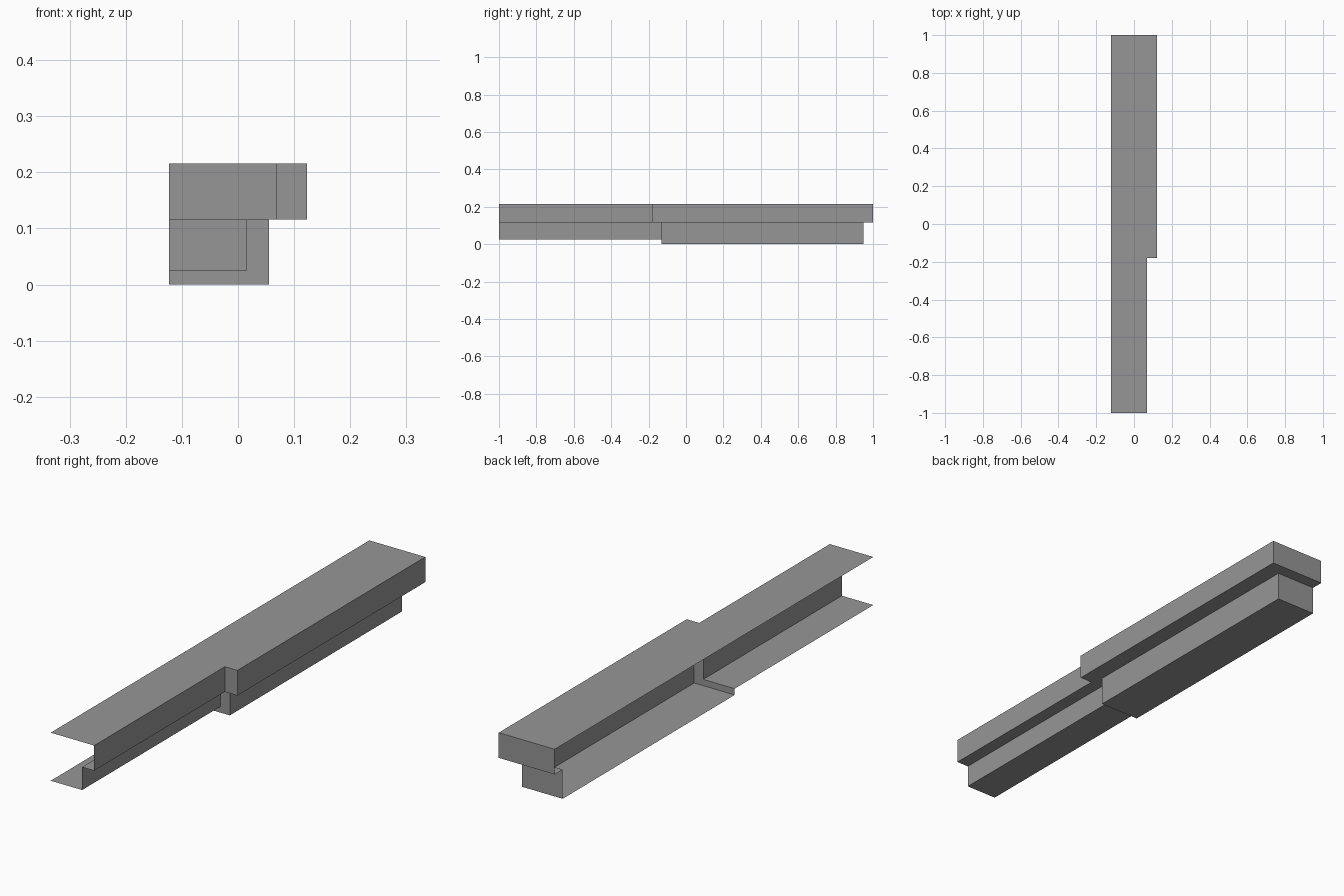
import bpy
import bmesh
from mathutils import Vector

cube = bpy.data.objects.get("Cube")
if cube:
    bpy.data.objects.remove(cube, do_unlink=True)

grey = bpy.data.materials.new("plain grey")
grey.use_nodes = True
GREY = (0.305, 0.305, 0.305, 1)
grey.diffuse_color = GREY
grey.node_tree.nodes["Principled BSDF"].inputs["Base Color"].default_value = GREY

# Shared measurements
EDGE = -0.123                        # open long side
TOP, MID = 0.216, 0.116              # roof and soffit heights
FRONT, BACK, LOW_BACK = -1, 1, 0.95  # ends along the length
UP_STEP, LOW_STEP = -0.18, -0.13     # where each tier widens
UP_NARROW, UP_WIDE = 0.068, 0.123    # upper wall positions
LOW_NARROW, LOW_WIDE = 0.015, 0.055  # lower wall positions
SHALLOW, DEEP = 0.025, 0             # lower floor heights


def add_object(name, bm):
    mesh = bpy.data.meshes.new(name)
    bm.to_mesh(mesh)
    bm.free()
    mesh.materials.append(grey)
    bpy.context.collection.objects.link(bpy.data.objects.new(name, mesh))


def sweep(name, profile, y0, y1):
    """Open sheet made by sweeping an x-z profile along y."""
    bm = bmesh.new()
    rows = [[bm.verts.new((x, y, z)) for x, z in profile] for y in (y0, y1)]
    for i in range(len(profile) - 1):
        bm.faces.new((rows[0][i], rows[0][i + 1], rows[1][i + 1], rows[1][i]))
    add_object(name, bm)


def panel(name, points, facing):
    """Flat panel with its normal turned to the given direction."""
    bm = bmesh.new()
    face = bm.faces.new([bm.verts.new(p) for p in points])
    face.normal_update()
    if face.normal.dot(Vector(facing)) < 0:
        face.normal_flip()
    add_object(name, bm)


def end_panel(name, outline, y, facing):
    panel(name, [(x, y, z) for x, z in outline], (0, facing, 0))


def rectangle(x0, x1, z0, z1):
    return [(x0, z0), (x1, z0), (x1, z1), (x0, z1)]


# Upper tier: roof and side wall
for name, wall, y0, y1 in (("upper_front", UP_NARROW, FRONT, UP_STEP),
                           ("upper_back", UP_WIDE, UP_STEP, BACK)):
    sweep(name, [(EDGE, TOP), (wall, TOP), (wall, MID)], y0, y1)

# Lower tier: side wall and floor
for name, wall, floor, y0, y1 in (
        ("lower_front", LOW_NARROW, SHALLOW, FRONT, LOW_STEP),
        ("lower_back", LOW_WIDE, DEEP, LOW_STEP, LOW_BACK)):
    sweep(name, [(wall, MID), (wall, floor), (EDGE, floor)], y0, y1)

# Soffit between the tiers, running round the back end
plan = [(UP_NARROW, FRONT), (UP_NARROW, UP_STEP), (UP_WIDE, UP_STEP),
        (UP_WIDE, BACK), (EDGE, BACK), (EDGE, LOW_BACK),
        (LOW_WIDE, LOW_BACK), (LOW_WIDE, LOW_STEP),
        (LOW_NARROW, LOW_STEP), (LOW_NARROW, FRONT)]
panel("soffit", [(x, y, MID) for x, y in plan], (0, 0, -1))

# Closed back ends
end_panel("upper_back_end", rectangle(EDGE, UP_WIDE, MID, TOP), BACK, 1)
end_panel("lower_back_end", rectangle(EDGE, LOW_WIDE, DEEP, MID), LOW_BACK, 1)

# Step faces where the tiers widen
end_panel("upper_step", rectangle(UP_NARROW, UP_WIDE, MID, TOP), UP_STEP, -1)
end_panel("lower_step", [(LOW_NARROW, MID), (LOW_WIDE, MID), (LOW_WIDE, DEEP),
                         (EDGE, DEEP), (EDGE, SHALLOW),
                         (LOW_NARROW, SHALLOW)], LOW_STEP, -1)
